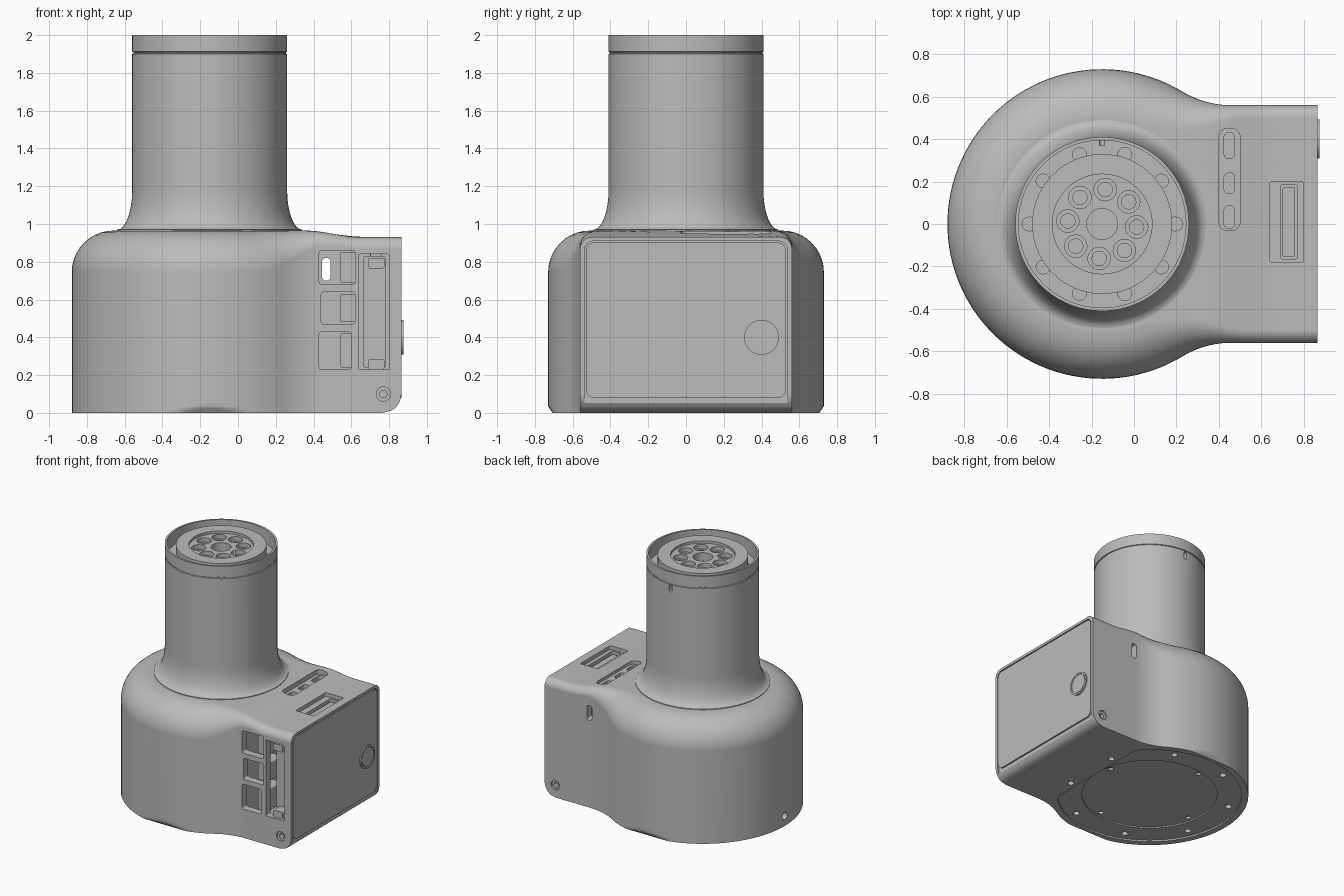
import bpy, bmesh
from math import sin, cos, pi, sqrt, atan2, radians
from mathutils import Vector

if "Cube" in bpy.data.objects:
    bpy.data.objects.remove(bpy.data.objects["Cube"])

grey = bpy.data.materials.new("plain_grey")
grey.use_nodes = True
GREY = (0.5, 0.5, 0.5, 1)
grey.diffuse_color = GREY
grey.node_tree.nodes["Principled BSDF"].inputs["Base Color"].default_value = GREY

CX, R, HALF, END = -0.15, 0.73, 0.56, 0.865   # drum axis, drum radius, box half width, box end
parts = []


def finish(bm, name):
    bmesh.ops.recalc_face_normals(bm, faces=bm.faces)
    mesh = bpy.data.meshes.new(name)
    bm.to_mesh(mesh)
    bm.free()
    mesh.materials.append(grey)
    ob = bpy.data.objects.new(name, mesh)
    bpy.context.collection.objects.link(ob)
    parts.append(ob)
    return ob


def bridge(bm, a, b):
    for i in range(len(a)):
        j = (i + 1) % len(a)
        bm.faces.new((a[i], a[j], b[j], b[i]))


def circle(u, v, r, n=32):
    return [(u + r * cos(2 * pi * i / n), v + r * sin(2 * pi * i / n)) for i in range(n)]


def rect(u0, u1, v0, v1, r=0.01, n=6):
    pts = []
    for k, (u, v) in enumerate(((u1 - r, v1 - r), (u0 + r, v1 - r), (u0 + r, v0 + r), (u1 - r, v0 + r))):
        for i in range(n + 1):
            a = pi / 2 * (k + i / n)
            pts.append((u + r * cos(a), v + r * sin(a)))
    return pts


def prism(name, pts, axis, lo, hi):
    place = {"x": lambda u, v, w: (w, u, v), "y": lambda u, v, w: (u, w, v), "z": lambda u, v, w: (u, v, w)}[axis]
    bm = bmesh.new()
    a, b = [[bm.verts.new(place(u, v, w)) for u, v in pts] for w in (lo, hi)]
    bridge(bm, a, b)
    bm.faces.new(a)
    bm.faces.new(b)
    return finish(bm, name)


def cut(target, pts, axis, lo, hi):
    cutter = prism("cutter", pts, axis, lo, hi)
    cutter.hide_render = True
    mod = target.modifiers.new("cut", "BOOLEAN")
    mod.operation, mod.solver, mod.object = "DIFFERENCE", "EXACT", cutter
    bpy.context.view_layer.objects.active = target
    bpy.ops.object.modifier_apply(modifier=mod.name)
    parts.remove(cutter)
    bpy.data.objects.remove(cutter)


def smooth(x, a, b):
    t = min(1, max(0, (x - a) / (b - a)))
    return t * t * (3 - 2 * t)


def top_z(x):
    return 0.965 - 0.035 * smooth(x, 0.36, 0.65)


# Footprint: box end, concave fillet, drum; each entry is a point and its inset direction
fr = 0.45
fc = Vector((CX + sqrt((R + fr) ** 2 - (HALF + fr) ** 2), HALF + fr))
half = [(Vector((END, HALF * k / 3)), Vector((0, k / 3))) for k in range(4)]
half += [(Vector((x, HALF)), Vector((0, 1))) for x in (0.8, 0.72, 0.64, 0.58, 0.52)]
end_angle = atan2(-fc.y, CX - fc.x)
for i in range(13):
    a = -pi / 2 + (end_angle + pi / 2) * i / 12
    d = Vector((cos(a), sin(a)))
    half.append((fc + fr * d, -d))
for i in range(1, 41):
    a = end_angle + pi + (-end_angle) * i / 40
    d = Vector((cos(a), sin(a)))
    half.append((Vector((CX, 0)) + R * d, d))
flip = Vector((1, -1))
outline = half + [(p * flip, n * flip) for p, n in half[-2:0:-1]]

# Housing rings from the base up
bm = bmesh.new()
rings = []
for z in (0, 0.012, 0.024, 0.035, 0.06, 0.1):
    xmax = END - 0.1 + sqrt(max(0, 0.01 - (0.1 - z) ** 2))
    ylim = 0.706 + 0.7 * z
    ring = []
    for p, n in outline:
        x = p.x if p.x < 0.6 else 0.6 + (p.x - 0.6) * (xmax - 0.6) / (END - 0.6)
        ring.append((x, max(-ylim, min(ylim, p.y)), z))
    rings.append(ring)
for i in range(11):
    t = pi / 2 * i / 10
    ring = []
    for p, n in outline:
        r = 0.22 - 0.16 * smooth(p.x, 0.1, 0.52)
        q = p - n * r * (1 - cos(t))
        ring.append((q.x, q.y, top_z(p.x) - r + r * sin(t)))
    rings.append(ring)
# Top deck blending into the neck
edge = rings[-1]
angles = [atan2(y, x - CX) for x, y, z in edge]
for s in (0.15, 0.3, 0.45, 0.6, 0.75, 0.9, 1):
    ring = []
    for (x, y, z), a in zip(edge, angles):
        u = x + (CX + 0.49 * cos(a) - x) * s
        v = y + (0.49 * sin(a) - y) * s
        ring.append((u, v, top_z(u) + (z - top_z(x)) * (1 - s)))
    rings.append(ring)
# Neck flare, tube and seam groove
profile = [(0.49 - 0.08 * sin(pi / 2 * i / 8), 1.18 - 0.21 * cos(pi / 2 * i / 8)) for i in range(9)]
profile += [(0.41, 1.9), (0.404, 1.903), (0.404, 1.909), (0.41, 1.912), (0.41, 2.0)]
for r, z in profile:
    rings.append([(CX + r * cos(a), r * sin(a), z) for a in angles])
loops = [[bm.verts.new(c) for c in ring] for ring in rings]
for a, b in zip(loops, loops[1:]):
    bridge(bm, a, b)
bm.faces.new(loops[0])
bm.faces.new(loops[-1])
body = finish(bm, "housing")

# Hollow electronics bay and tube mouth
cut(body, rect(0.38, 0.83, -0.5, 0.5), "z", 0.06, 0.86)
cut(body, circle(CX, 0, 0.395, 64), "z", 1.89, 2.1)
for i in range(10):
    a = 2 * pi * i / 10
    cut(body, circle(CX + 0.345 * cos(a), 0.345 * sin(a), 0.033, 16), "z", 1.84, 1.95)
cut(body, rect(CX - 0.012, CX + 0.012, 1.84, 1.9), "y", 0.37, 0.5)

# Front ports, card slot and rear slot
ports = [(0.43, 0.62, 0.68, 0.86), (0.44, 0.62, 0.47, 0.64), (0.43, 0.6, 0.23, 0.43)]
for x0, x1, z0, z1 in ports:
    cut(body, rect(x0, x1, z0, z1, 0.015), "y", -0.75, -0.45)
    prism("port_module", rect(0.54, 0.63, z0 + 0.01, z1 - 0.01), "y", -0.515, -0.35)
cut(body, rect(0.64, 0.8, 0.23, 0.84, 0.006), "y", -0.75, -0.45)
cut(body, rect(0.445, 0.49, 0.7, 0.82, 0.02), "y", 0.45, 0.75)
prism("card_board", rect(0.665, 0.78, 0.24, 0.83), "y", -0.46, -0.42)
for z in (0.23, 0.765):
    prism("card_clip", rect(0.69, 0.775, z, z + 0.055), "y", -0.54, -0.45)

# Deck slots
cut(body, rect(0.4, 0.5, -0.03, 0.45, 0.04), "z", 0.925, 1.1)
for y0, y1 in ((-0.02, 0.085), (0.145, 0.24), (0.31, 0.43)):
    cut(body, rect(0.425, 0.475, y0, y1, 0.02), "z", 0.8, 1.0)
cut(body, rect(0.64, 0.8, -0.18, 0.2), "z", 0.9, 1.1)
cut(body, rect(0.69, 0.77, -0.165, 0.185), "z", 0.8, 1.0)
prism("deck_connector", rect(0.7, 0.76, -0.155, 0.175), "z", 0.8, 0.88)

# Side screws
for side in (-1, 1):
    cut(body, circle(0.77, 0.1, 0.038, 24), "y", side * 0.545, side * 0.7)
    cut(body, circle(0.77, 0.1, 0.02, 16), "y", side * 0.515, side * 0.7)
cut(body, circle(0, 0.08, 0.03, 24), "x", -1, -0.84)

# Underside plate recess with a flat side, and its screw holes
cut(body, [(min(x, 0.36), y) for x, y in circle(CX, 0, 0.68, 72)], "z", -0.1, 0.012)
cut(body, circle(CX, 0, 0.5, 64), "z", -0.1, 0.022)
for i in range(8):
    a = pi / 4 * (i + 0.5)
    cut(body, circle(CX + 0.61 * cos(a), 0.61 * sin(a), 0.024, 16), "z", -0.1, 0.04)
for i in range(4):
    a = pi / 2 * i + 0.2
    cut(body, circle(CX + 0.46 * cos(a), 0.46 * sin(a), 0.02, 16), "z", -0.1, 0.04)

# End cover with seam, and round button
cut(body, rect(-0.538, 0.538, -0.1, 0.91, 0.05), "x", 0.852, 1)
prism("end_cover", rect(-0.53, 0.53, 0.08, 0.902, 0.045), "x", 0.845, END)
button = prism("round_button", circle(0.4, 0.4, 0.092, 48), "x", 0.85, 0.875)
cut(button, circle(0.4, 0.4, 0.078, 48), "x", 0.868, 1)
prism("button_cap", circle(0.4, 0.4, 0.073, 48), "x", 0.85, 0.874)

# Output flange with bolt circle
flange = prism("output_flange", circle(CX, 0, 0.33, 64), "z", 1.88, 1.985)
cut(flange, circle(CX, 0, 0.235, 64), "z", 1.965, 2.1)
cut(flange, circle(CX, 0, 0.073), "z", 1.9, 2.1)
for i in range(8):
    a = radians(85 + 45 * i)
    u, v = CX + 0.163 * cos(a), 0.163 * sin(a)
    cut(flange, circle(u, v, 0.053, 24), "z", 1.93, 2.1)
    cut(flange, circle(u, v, 0.034, 24), "z", 1.9, 2.1)

# Smooth shading with crisp edges
for ob in parts:
    bpy.ops.object.select_all(action="DESELECT")
    ob.select_set(True)
    bpy.context.view_layer.objects.active = ob
    bpy.ops.object.shade_smooth_by_angle(angle=radians(30))
    mod = ob.modifiers.new("even_normals", "WEIGHTED_NORMAL")
    mod.keep_sharp = True
